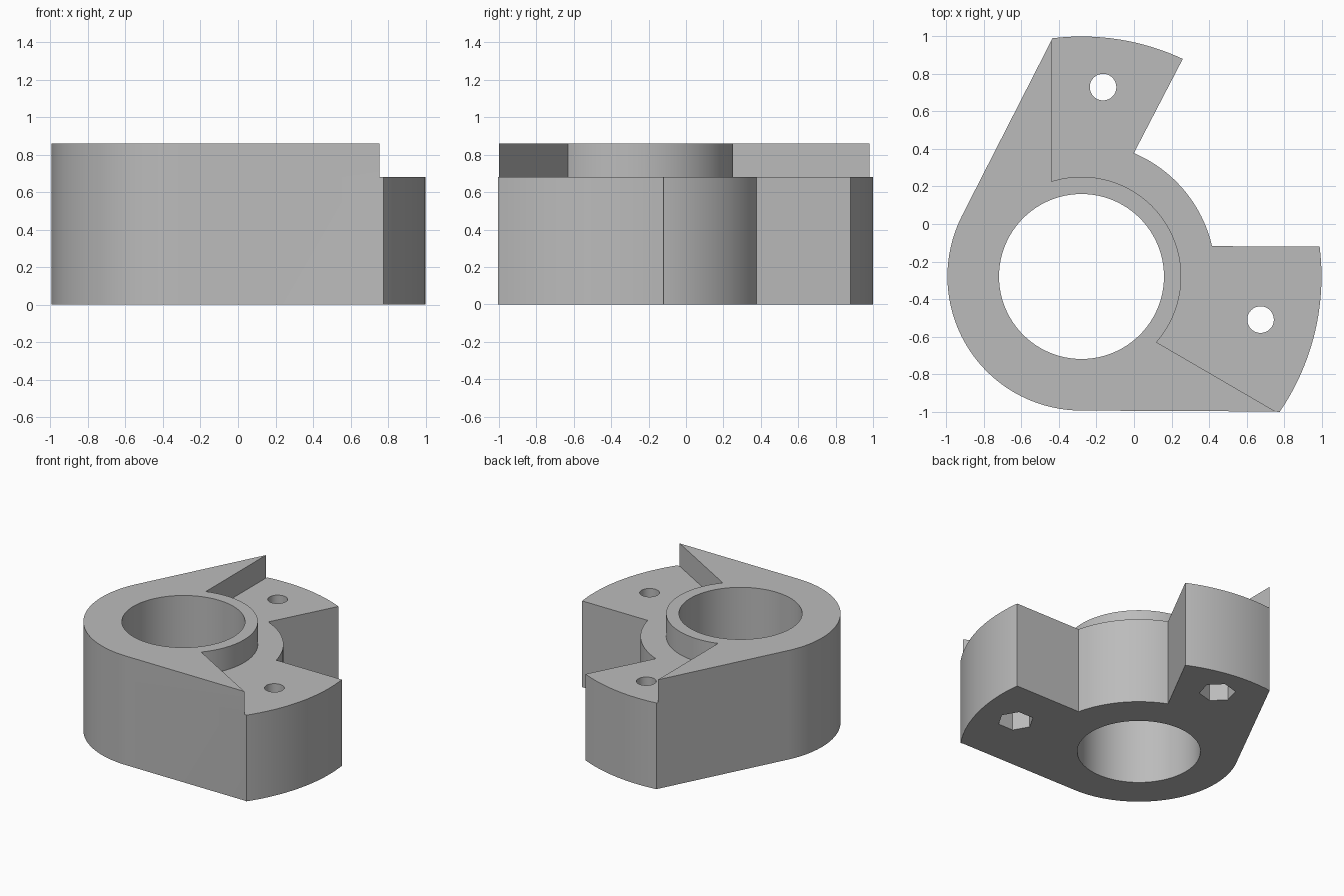
import bpy, bmesh
from math import cos, sin, acos, atan2, hypot, radians, pi

cube = bpy.data.objects.get("Cube")
if cube:
    bpy.data.objects.remove(cube, do_unlink=True)

CX = CY = -0.28          # bore axis
R_BODY, R_ARM, R_COLLAR, R_BORE = 0.715, 1.28, 0.532, 0.44
Z_NUT, Z_ARM, Z_TOP = 0.3, 0.68, 0.86

grey = bpy.data.materials.new("light grey")
grey.use_nodes = True
colour = (0.5, 0.5, 0.5, 1)
grey.diffuse_color = colour
grey.node_tree.nodes["Principled BSDF"].inputs["Base Color"].default_value = colour

bm = bmesh.new()


def arc(r, a0, a1, n, cx=CX, cy=CY):
    """Points on an arc, angles in radians, both ends included."""
    return [(cx + r * cos(a0 + (a1 - a0) * i / n),
             cy + r * sin(a0 + (a1 - a0) * i / n)) for i in range(n + 1)]


def circle(x, y, r, n, turn=0.0):
    return arc(r, turn, turn + 2 * pi, n, x, y)[:-1]


def angle(x, y):
    return atan2(y - CY, x - CX)


def tangent(x, y, side):
    """Angle where a line from the point touches the hub circle."""
    return angle(x, y) + side * acos(R_BODY / hypot(x - CX, y - CY))


def wall(path, z0, z1, closed=True):
    """Upright faces along a path."""
    low, high = [[bm.verts.new((x, y, z)) for x, y in path] for z in (z0, z1)]
    for i in range(len(path) if closed else len(path) - 1):
        j = (i + 1) % len(path)
        bm.faces.new((low[i], low[j], high[j], high[i]))


def cap(z, *loops):
    """Level face bounded by the first loop, with the others as holes."""
    edges = []
    for loop in loops:
        verts = [bm.verts.new((x, y, z)) for x, y in loop]
        edges += [bm.edges.new((verts[i - 1], verts[i])) for i in range(len(verts))]
    bmesh.ops.triangle_fill(bm, use_beauty=True, edges=edges, normal=(0, 0, 1))


# Lowered arms: two tips on a common arc with a round notch between them
side_tip, back_tip = (0.77, -1.0), (-0.435, 0.99)
side_in, side_out = (0.41, -0.12), (0.985, -0.12)
back_in, back_out = (0.0, 0.38), (0.26, 0.88)
arms = arc(R_ARM, angle(*side_tip), angle(*side_out), 20)
arms += arc(R_BODY, angle(*side_in), angle(*back_in), 24)
arms += arc(R_ARM, angle(*back_out), angle(*back_tip), 16)

# Raised hub, and the step between it and the arms
side_end, back_end = (0.755, -0.9998), (-0.44, 0.98)
hub = arc(R_BODY, tangent(*back_tip, 1), tangent(*side_tip, -1) + 2 * pi, 48)
hub = [back_end] + hub + [side_end]
step = [side_end] + arc(R_COLLAR, radians(-41.2), radians(107.5), 48) + [back_end]

# Bore, bolt holes and hexagonal nut pockets
bore = circle(CX, CY, R_BORE, 96)
bolts, nuts = [], []
for x, y, turn in ((-0.165, 0.73, 15), (0.675, -0.51, 0)):
    bolts.append(circle(x, y, 0.071, 32))
    nuts.append(circle(x, y, 0.13, 6, radians(turn)))

# Upright surfaces
wall(arms + hub, 0, Z_ARM)
wall(hub, Z_ARM, Z_TOP, closed=False)
wall(step, Z_ARM, Z_TOP, closed=False)
wall(bore, 0, Z_TOP)
for bolt, nut in zip(bolts, nuts):
    wall(nut, 0, Z_NUT)
    wall(bolt, Z_NUT, Z_ARM)
    cap(Z_NUT, nut, bolt)

# Underside, arm tops and hub top
cap(0, arms + hub, bore, *nuts)
cap(Z_ARM, arms + step[::-1], *bolts)
cap(Z_TOP, hub + step[1:-1], bore)

bmesh.ops.remove_doubles(bm, verts=bm.verts[:], dist=0.0001)
bmesh.ops.recalc_face_normals(bm, faces=bm.faces[:])
mesh = bpy.data.meshes.new("clamp_body")
bm.to_mesh(mesh)
bm.free()
mesh.materials.append(grey)
body = bpy.data.objects.new("clamp_body", mesh)
bpy.context.collection.objects.link(body)

bpy.ops.object.select_all(action="DESELECT")
body.select_set(True)
bpy.context.view_layer.objects.active = body
bpy.ops.object.shade_smooth_by_angle(angle=radians(25))
